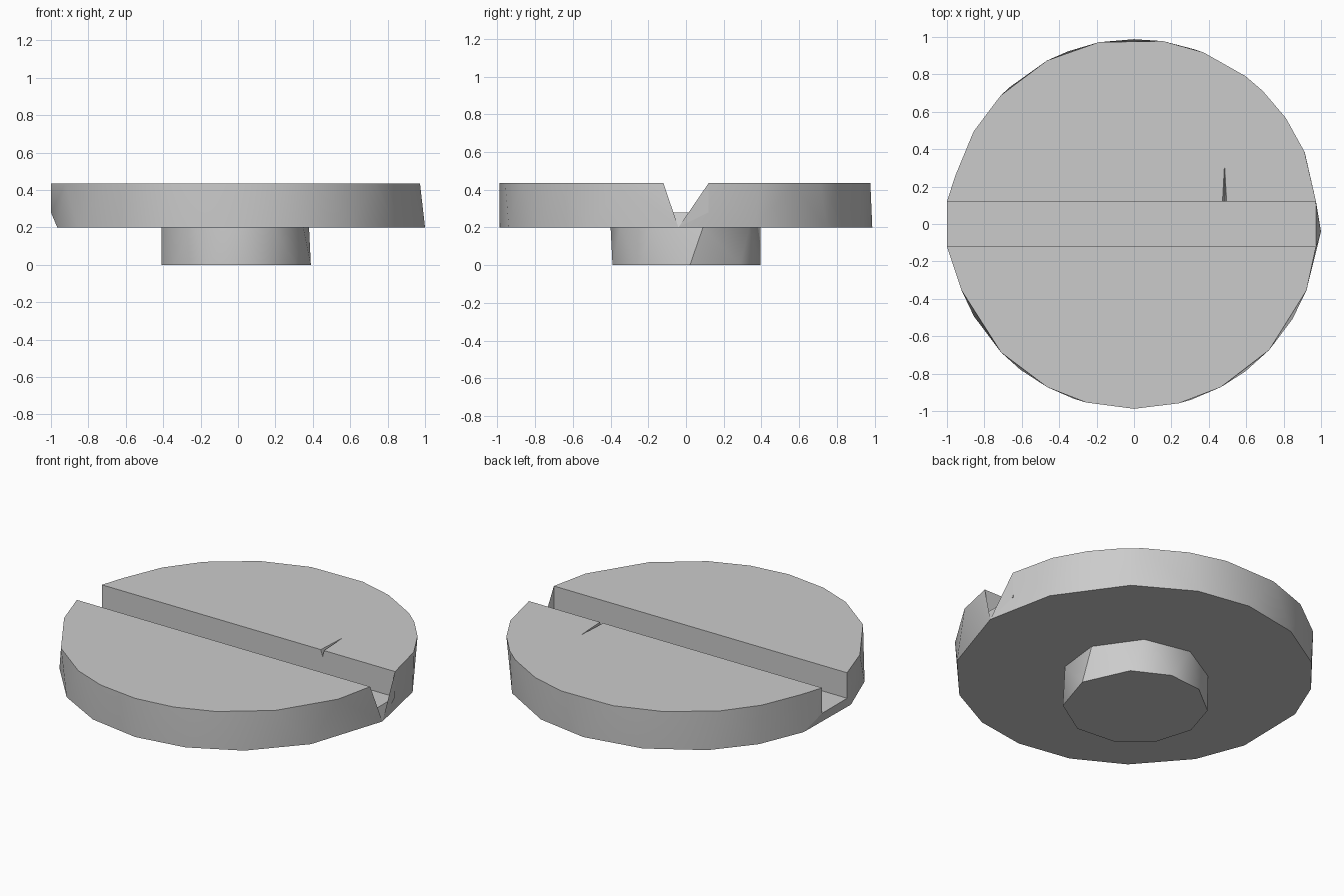
import bpy, bmesh
from math import radians, cos, sin, atan2

if "Cube" in bpy.data.objects:
    bpy.data.objects.remove(bpy.data.objects["Cube"])

GREY = (0.6, 0.6, 0.6, 1)
TOP, FLOOR, BASE, HALF = 0.435, 0.28, 0.2, 0.12

mat = bpy.data.materials.new("plain grey")
mat.use_nodes = True
mat.diffuse_color = GREY
mat.node_tree.nodes["Principled BSDF"].inputs["Base Color"].default_value = GREY


def ring(bm, angles, r, z, cx=0):
    return [bm.verts.new((cx + r * cos(radians(a)), r * sin(radians(a)), z)) for a in angles]


def hull(bm):
    bmesh.ops.convex_hull(bm, input=bm.verts[:])


def drop_faces(bm, test):
    faces = [f for f in bm.faces if all(test(v.co) for v in f.verts)]
    bmesh.ops.delete(bm, geom=faces, context='FACES_ONLY')


def merge_flat(bm, z):
    faces = [f for f in bm.faces if all(abs(v.co.z - z) < 1e-4 for v in f.verts)]
    bmesh.ops.dissolve_faces(bm, faces=faces)


def finish(bm, name):
    bmesh.ops.recalc_face_normals(bm, faces=bm.faces[:])
    mesh = bpy.data.meshes.new(name)
    bm.to_mesh(mesh)
    bm.free()
    mesh.materials.append(mat)
    obj = bpy.data.objects.new(name, mesh)
    bpy.context.collection.objects.link(obj)
    bpy.ops.object.select_all(action='DESELECT')
    obj.select_set(True)
    bpy.context.view_layer.objects.active = obj
    bpy.ops.object.shade_smooth_by_angle(angle=radians(30))


# Slotted disc: faceted rims of different counts joined by a hull
bm = bmesh.new()
back_rim = ring(bm, (23, 35, 46, 53, 68, 81, 101, 118, 136, 150, 165), 0.99, TOP)
front_rim = ring(bm, (201, 224, 242, 255, 270, 284, 298, 317, 339), 0.988, TOP)
ring(bm, (22, 49, 71, 90, 111, 132, 149, 166, 192, 210, 232, 251, 270, 288, 307, 329),
     0.988, BASE)
apex = bm.verts.new((1, -0.04, BASE))
right_top = {s: bm.verts.new((0.973, s * HALF, TOP)) for s in (1, -1)}
left_top = {s: bm.verts.new((-1, s * HALF, TOP)) for s in (1, -1)}
left_low = {s: bm.verts.new((-1, s * HALF, FLOOR)) for s in (1, -1)}
hull(bm)
merge_flat(bm, BASE)

# Open the top and both slot ends
drop_faces(bm, lambda c: c.z > TOP - 0.005)
drop_faces(bm, lambda c: abs(c.x) > 0.9 and abs(c.y) < HALF + 0.01)
right_low = {s: bm.verts.new((0.973, s * HALF, FLOOR)) for s in (1, -1)}

# Thin crack running from the slot into the back half
crack = [bm.verts.new(p) for p in ((0.473, HALF, TOP), (0.484, 0.32, TOP),
                                   (0.495, HALF, TOP), (0.486, HALF, TOP - 0.04))]
c_left, c_tip, c_right, c_low = crack
bm.faces.new((c_left, c_tip, c_low))
bm.faces.new((c_tip, c_right, c_low))

# Top halves, slot walls and slot floor
bm.faces.new([right_top[1]] + back_rim + [left_top[1], c_left, c_tip, c_right])
bm.faces.new([left_top[-1]] + front_rim + [right_top[-1]])
bm.faces.new((left_low[1], right_low[1], right_top[1], c_right, c_low, c_left, left_top[1]))
bm.faces.new((left_low[-1], right_low[-1], right_top[-1], left_top[-1]))
bm.faces.new((left_low[1], left_low[-1], right_low[-1], right_low[1]))

# V-shaped runout where the slot meets the rim
for s in (1, -1):
    bm.faces.new((right_top[s], right_low[s], apex))
bm.faces.new((right_low[1], right_low[-1], apex))
finish(bm, "slotted_disc")

# Short faceted hub below
bm = bmesh.new()
ring(bm, (3, 46, 80, 111, 146, 180, 214, 247, 283, 322), 0.4, 0, -0.01)
ring(bm, (13, 57, 99, 141, 180, 207, 235, 270, 300, 334), 0.4, BASE, -0.01)
hull(bm)
merge_flat(bm, 0)
drop_faces(bm, lambda c: c.z > BASE - 0.01)
finish(bm, "hub")
